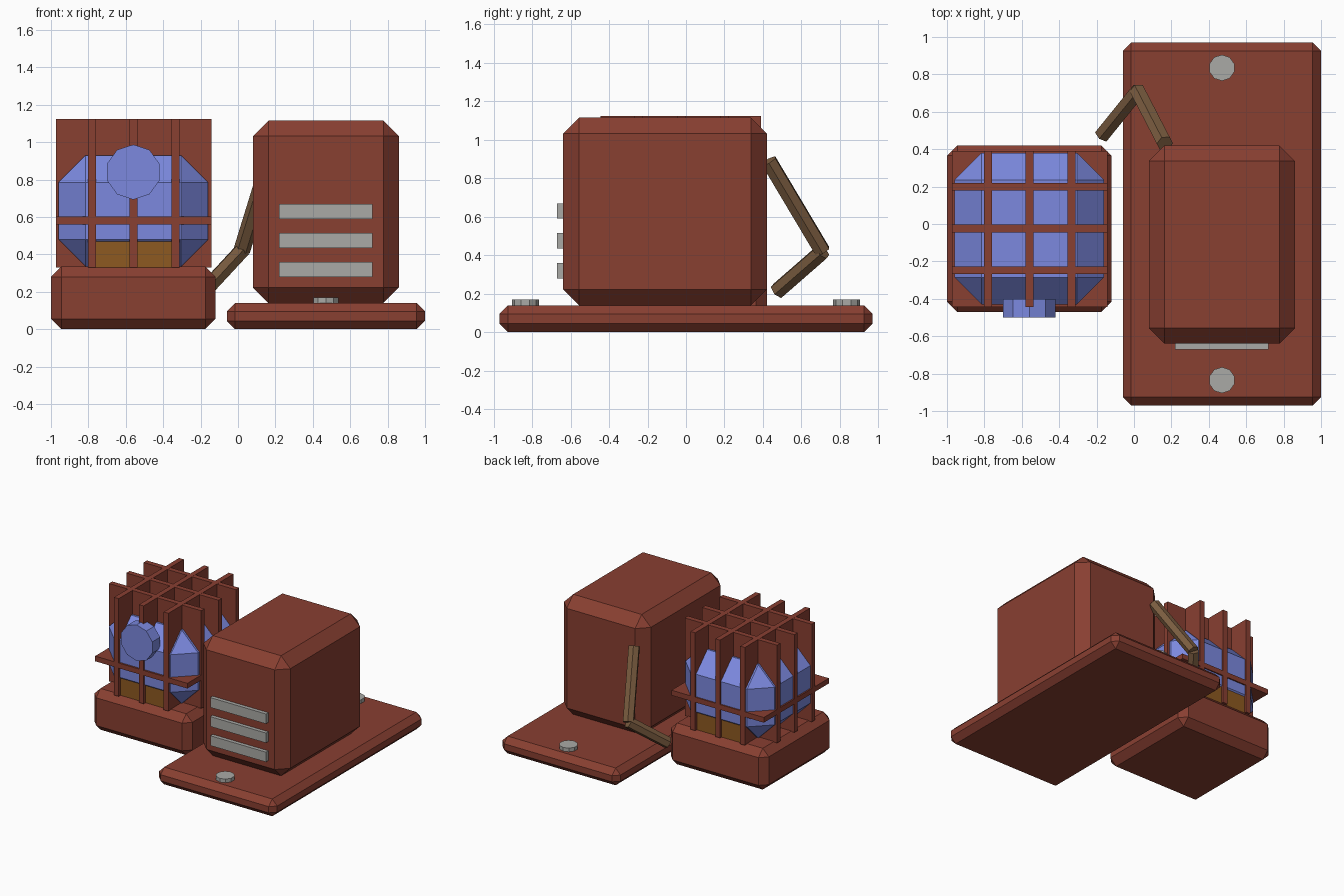
import bpy, bmesh, math
from mathutils import Vector

if "Cube" in bpy.data.objects:
    bpy.data.objects.remove(bpy.data.objects["Cube"])


def material(name, color):
    m = bpy.data.materials.new(name)
    m.diffuse_color = (*color, 1)
    m.use_nodes = True
    m.node_tree.nodes["Principled BSDF"].inputs["Base Color"].default_value = m.diffuse_color
    return m


RED = material("rust red", (0.25, 0.05, 0.031))
BLUE = material("lamp blue", (0.20, 0.25, 0.74))
GREY = material("pale grey", (0.40, 0.40, 0.38))
BROWN = material("rod brown", (0.20, 0.11, 0.052))
AMBER = material("amber brown", (0.27, 0.10, 0.015))


def finish(name, bm, mat):
    bmesh.ops.recalc_face_normals(bm, faces=bm.faces)
    me = bpy.data.meshes.new(name)
    bm.to_mesh(me)
    bm.free()
    me.materials.append(mat)
    ob = bpy.data.objects.new(name, me)
    bpy.context.collection.objects.link(ob)
    return ob


def box(name, x, y, z, mat, chamfer=0):
    """Box from (min, max) ranges with an optional flat chamfer."""
    bm = bmesh.new()
    bmesh.ops.create_cube(bm, size=1)
    for v in bm.verts:
        v.co = [r[0] if c < 0 else r[1] for c, r in zip(v.co, (x, y, z))]
    if chamfer:
        bmesh.ops.bevel(bm, geom=bm.edges[:], offset=chamfer, segments=1,
                        affect='EDGES', profile=0.5)
    return finish(name, bm, mat)


def rod(name, a, b, radius, sides, mat):
    """Prism running from point a to point b."""
    a, b = Vector(a), Vector(b)
    bm = bmesh.new()
    bmesh.ops.create_cone(bm, cap_ends=True, segments=sides, radius1=radius,
                          radius2=radius, depth=(b - a).length)
    turn = (b - a).to_track_quat('Z', 'Y')
    for v in bm.verts:
        v.co = turn @ v.co + (a + b) / 2
    return finish(name, bm, mat)


# Mounting slab with two bolts
box("mounting_slab", (-0.06, 1.0), (-0.97, 0.97), (0, 0.14), RED, 0.045)
for side, y in (("front", -0.835), ("back", 0.835)):
    rod(side + "_bolt", (0.47, y, 0.13), (0.47, y, 0.17), 0.07, 10, GREY)

# Housing with three vent plates
box("housing", (0.08, 0.86), (-0.64, 0.42), (0.14, 1.115), RED, 0.083)
for i in range(3):
    z = 0.28 + i * 0.155
    box(f"vent_plate_{i + 1}", (0.22, 0.72), (-0.67, -0.63), (z, z + 0.08), GREY)

# Bent arm between housing and lamp
elbow = (0.02, 0.71, 0.42)
rod("upper_arm", (0.165, 0.43, 0.89), elbow, 0.045, 6, BROWN)
rod("lower_arm", elbow, (-0.17, 0.475, 0.215), 0.045, 6, BROWN)

# Lamp base, socket, lens and front dial
box("lamp_base", (-1.0, -0.12), (-0.47, 0.42), (0, 0.335), RED, 0.055)
box("lamp_socket", (-0.795, -0.325), (-0.42, 0.37), (0.32, 0.475), AMBER)
box("lamp_lens", (-0.96, -0.16), (-0.43, 0.38), (0.335, 0.93), BLUE, 0.145)
rod("front_dial", (-0.56, -0.40, 0.84), (-0.56, -0.50, 0.84), 0.147, 10, BLUE)

# Cage of crossing plates around the lens
for i in (-1, 0, 1):
    x, y = -0.558 + i * 0.223, -0.024 + i * 0.223
    box(f"cage_long_plate_{i + 2}", (x - 0.021, x + 0.021), (-0.445, 0.39),
        (0.33, 1.125), RED)
    box(f"cage_cross_plate_{i + 2}", (-0.972, -0.143), (y - 0.021, y + 0.021),
        (0.33, 1.124), RED)
box("cage_ledge", (-0.972, -0.143), (-0.445, 0.39), (0.56, 0.602), RED)
